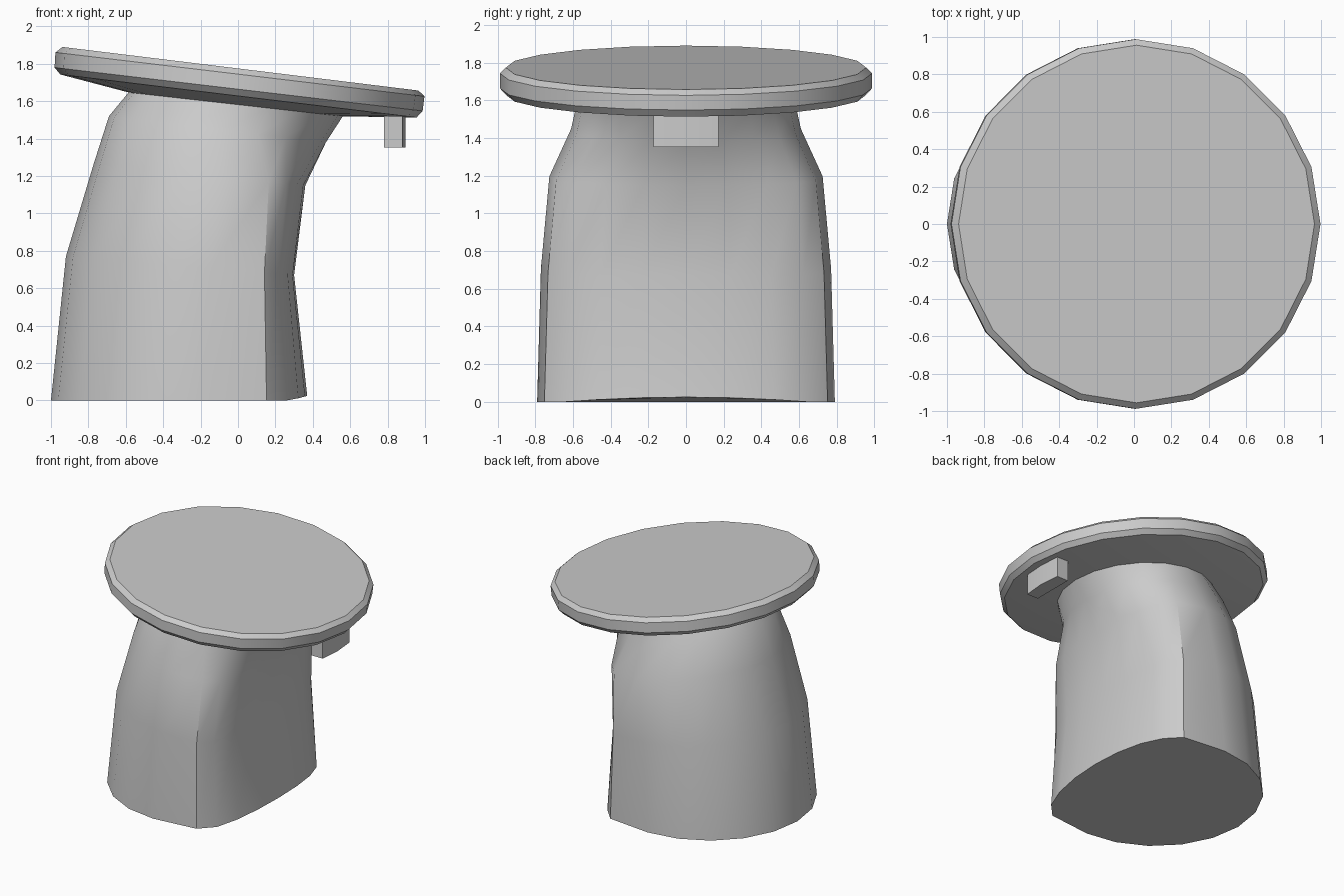
import bpy, bmesh
from math import cos, sin, pi, radians

if "Cube" in bpy.data.objects:
    bpy.data.objects.remove(bpy.data.objects["Cube"])

SIDES = 20


def ring(xl, zl, xr, zr, ry, cx=None, p=1.0):
    """Tilted ring from (xl, zl) to (xr, zr); p < 1 flattens its +x side."""
    cx = (xl + xr) / 2 if cx is None else cx
    pts = []
    for i in range(SIDES):
        a = 2 * pi * i / SIDES
        u = cos(a)
        if u > 1e-6:
            x = cx + (xr - cx) * u ** p
        else:
            x = cx + (cx - xl) * u
        z = zl + (zr - zl) * (x - xl) / (xr - xl)
        pts.append((x, ry * sin(a), z))
    return pts


def loft(name, rings, angle):
    """Skin a stack of rings, cap both ends and smooth the shallow edges."""
    bm = bmesh.new()
    loops = [[bm.verts.new(p) for p in r] for r in rings]
    n = len(loops[0])
    for a, b in zip(loops, loops[1:]):
        for i in range(n):
            j = (i + 1) % n
            bm.faces.new((a[i], a[j], b[j], b[i]))
    bm.faces.new(loops[0][::-1])
    bm.faces.new(loops[-1])
    bmesh.ops.recalc_face_normals(bm, faces=bm.faces)
    mesh = bpy.data.meshes.new(name)
    bm.to_mesh(mesh)
    bm.free()
    ob = bpy.data.objects.new(name, mesh)
    bpy.context.collection.objects.link(ob)
    bpy.ops.object.select_all(action='DESELECT')
    ob.select_set(True)
    bpy.context.view_layer.objects.active = ob
    bpy.ops.object.shade_smooth_by_angle(angle=radians(angle))
    return ob


# Neck ring shared by the pedestal and the underside of the disc
neck = ring(-0.585, 1.647, 0.56, 1.519, 0.58)

# Pedestal: round at the back, flattened on +x, leaning towards +x
base = ring(-1.0, 0, 0.37, 0, 0.79, -0.21, 0.4)
base = [(x, y, 0.025 * max(0, 1 - (y / 0.64) ** 2) if x > 0.2 else 0)
        for x, y, z in base]
loft("pedestal", [
    base,
    ring(-0.92, 0.77, 0.30, 0.67, 0.77, -0.15, 0.37),
    ring(-0.77, 1.27, 0.36, 1.15, 0.725, -0.08, 0.5),
    ring(-0.69, 1.52, 0.47, 1.38, 0.61, -0.09, 0.9),
    neck,
], 40)

# Tilted disc with bevelled rim and shallow conical underside
loft("disc_top", [
    neck,
    ring(-0.95, 1.743, 0.955, 1.513, 0.955),
    ring(-0.981, 1.78, 0.987, 1.548, 0.988),
    ring(-0.976, 1.861, 0.997, 1.626, 0.988),
    ring(-0.938, 1.89, 0.965, 1.657, 0.956),
], 20)

# Small tab hanging below the low edge of the disc
outline = [(0.78, -0.172), (0.88, -0.172), (0.895, 0), (0.88, 0.172), (0.78, 0.172)]
loft("tab", [[(x, y, z) for x, y in outline] for z in (1.353, 1.56)], 20)
